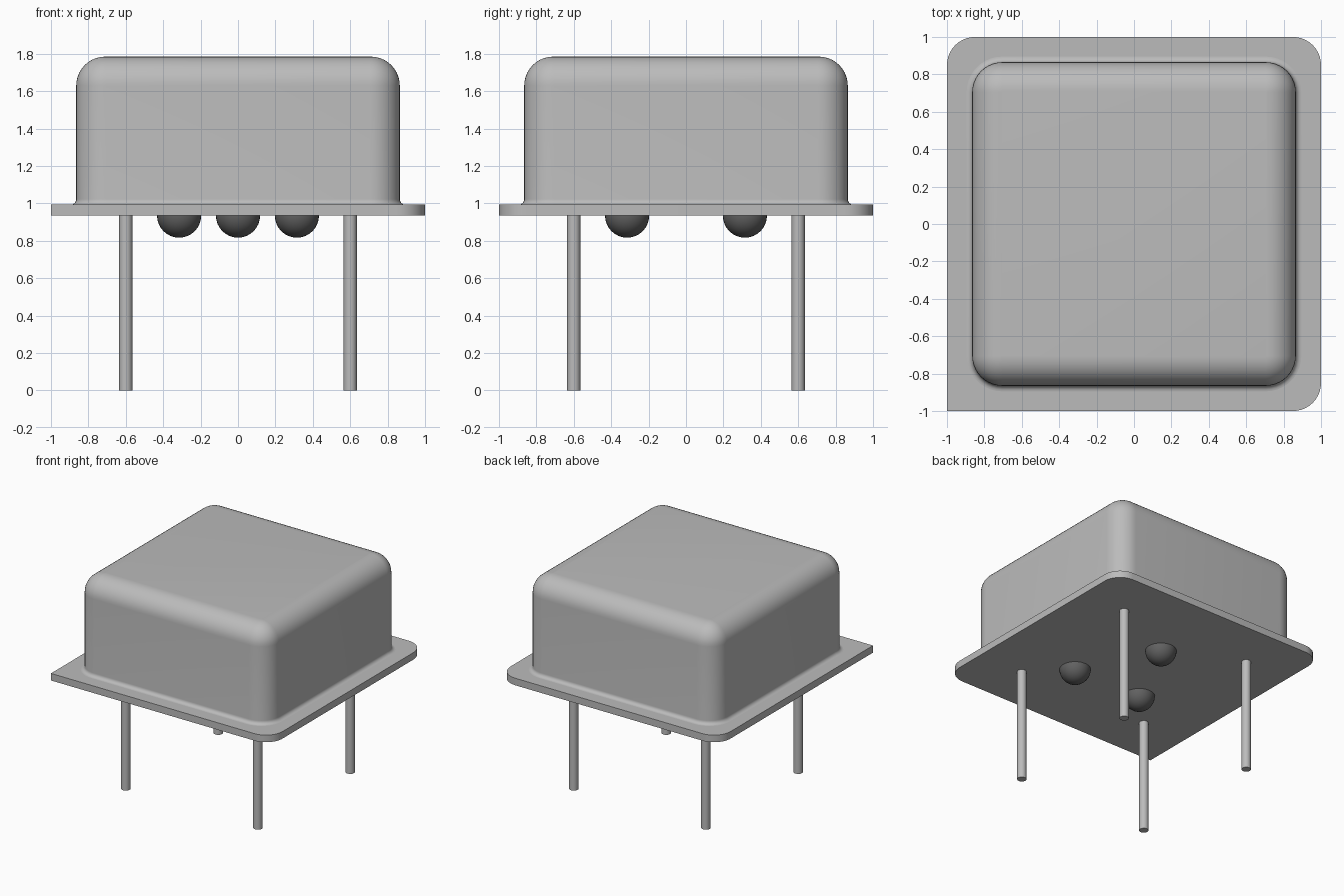
import bpy, bmesh
from math import cos, sin, pi
from mathutils import Matrix

cube = bpy.data.objects.get("Cube")
if cube:
    bpy.data.objects.remove(cube)


def material(name, value):
    m = bpy.data.materials.new(name)
    m.use_nodes = True
    colour = (value, value, value, 1)
    m.diffuse_color = colour
    m.node_tree.nodes["Principled BSDF"].inputs["Base Color"].default_value = colour
    return m


metal = material("plated metal grey", 0.5)
glass = material("dark glass grey", 0.12)


def finish(bm, name, mat):
    bmesh.ops.remove_doubles(bm, verts=bm.verts, dist=0.0005)
    bmesh.ops.recalc_face_normals(bm, faces=bm.faces)
    mesh = bpy.data.meshes.new(name)
    bm.to_mesh(mesh)
    bm.free()
    mesh.materials.append(mat)
    obj = bpy.data.objects.new(name, mesh)
    bpy.context.collection.objects.link(obj)
    bpy.ops.object.select_all(action="DESELECT")
    obj.select_set(True)
    bpy.context.view_layer.objects.active = obj
    bpy.ops.object.shade_smooth_by_angle(angle=pi / 6)
    return obj


def ring(bm, half, radii, z, steps=10):
    """Rounded square; radii run anticlockwise from the +x +y corner."""
    verts = []
    for quarter, r in enumerate(radii):
        mid = (quarter + 0.5) * pi / 2
        sx, sy = (1 if cos(mid) > 0 else -1), (1 if sin(mid) > 0 else -1)
        for i in range(steps + 1):
            a = (quarter + i / steps) * pi / 2
            verts.append(bm.verts.new((sx * (half - r) + r * cos(a),
                                       sy * (half - r) + r * sin(a), z)))
    return verts


def loft(name, sections, mat):
    bm = bmesh.new()
    rings = [ring(bm, *s) for s in sections]
    for low, high in zip(rings, rings[1:]):
        for i in range(len(low)):
            j = (i + 1) % len(low)
            bm.faces.new((low[i], low[j], high[j], high[i]))
    bm.faces.new(rings[0][::-1])
    bm.faces.new(rings[-1])
    return finish(bm, name, mat)


# Base plate: three rounded corners, one square corner marking the first pin
BOTTOM, PLATE_TOP, TOP = 0.935, 0.993, 1.785
R = 0.15
loft("base_plate", [(1, (R, R, 0.0002, R), z) for z in (BOTTOM, PLATE_TOP)], metal)

# Can: flared foot, straight walls and rounded shoulders
HALF, CORNER, FOOT, SHOULDER = 0.865, 0.16, 0.03, 0.155
profile = []
for i in range(7):
    a = i / 6 * pi / 2
    profile.append((FOOT * (1 - sin(a)), PLATE_TOP + FOOT * (1 - cos(a))))
for i in range(11):
    a = i / 10 * pi / 2
    profile.append((SHOULDER * (cos(a) - 1), TOP + SHOULDER * (sin(a) - 1)))
loft("can", [(HALF + d, (CORNER + d,) * 4, z) for d, z in profile], metal)

# Four round pins
PIN_R, PIN_POS = 0.035, 0.6
for side, sx in (("left", 1), ("right", -1)):
    for end, sy in (("front", -1), ("back", 1)):
        bm = bmesh.new()
        bmesh.ops.create_cone(bm, cap_ends=True, segments=24, radius1=PIN_R,
                              radius2=PIN_R, depth=BOTTOM + 0.01,
                              matrix=Matrix.Translation((sx * PIN_POS, sy * PIN_POS,
                                                         (BOTTOM + 0.01) / 2)))
        finish(bm, f"{end}_{side}_pin", metal)

# Three half-round standoff beads under the plate
BEAD = 0.315
for name, x, y in (("front_left", BEAD, -BEAD), ("front_right", -BEAD, -BEAD),
                   ("back", 0, BEAD)):
    bm = bmesh.new()
    bmesh.ops.create_uvsphere(bm, u_segments=32, v_segments=16, radius=0.118)
    bmesh.ops.bisect_plane(bm, geom=bm.verts[:] + bm.edges[:] + bm.faces[:],
                           plane_co=(0, 0, 0.01), plane_no=(0, 0, 1), clear_outer=True)
    bmesh.ops.translate(bm, verts=bm.verts, vec=(x, y, BOTTOM))
    finish(bm, f"{name}_standoff", glass)
